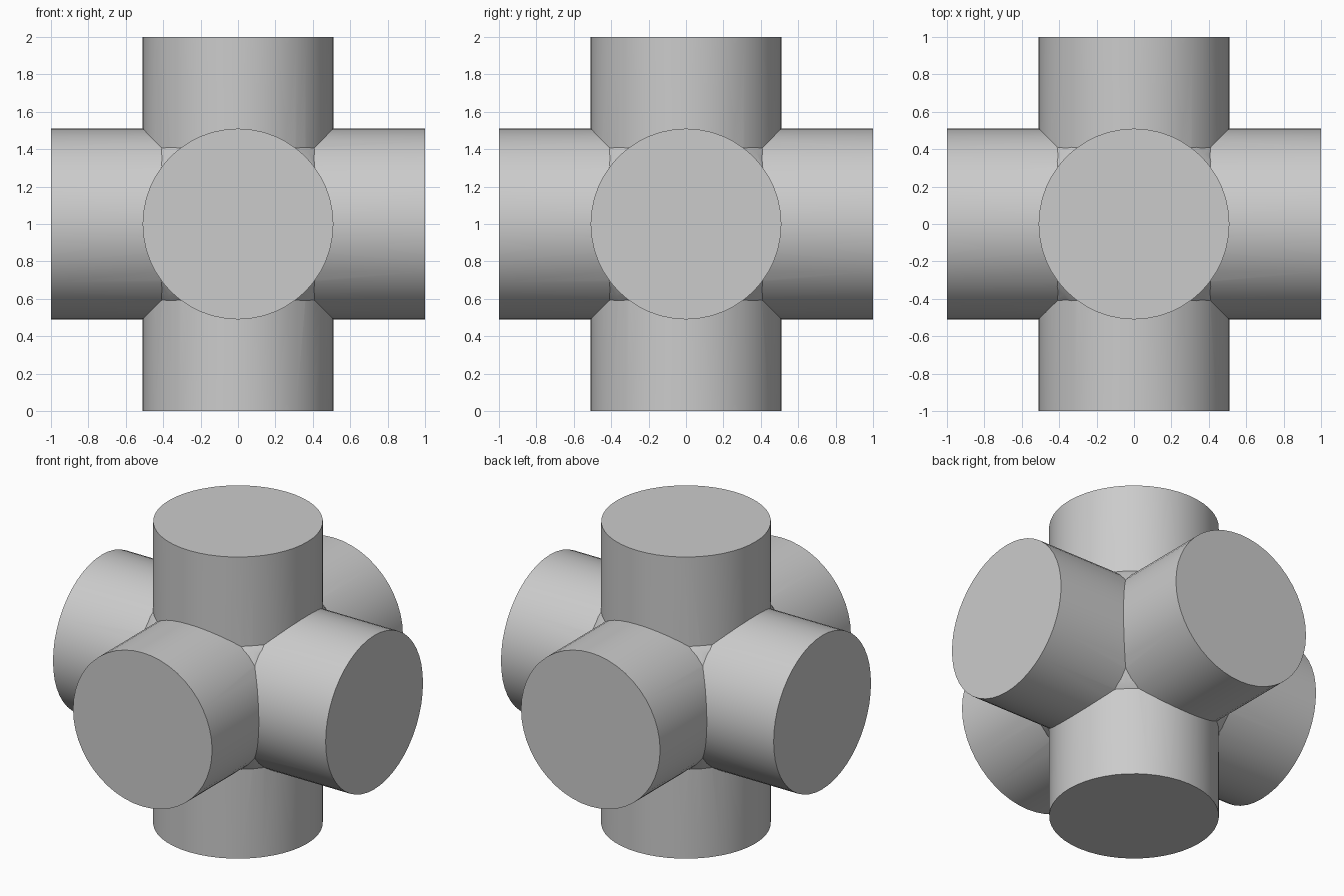
import bpy
from math import radians

RADIUS = 0.51
SIDES = 48
CENTRE = (0, 0, 1)

if "Cube" in bpy.data.objects:
    bpy.data.objects.remove(bpy.data.objects["Cube"], do_unlink=True)

# Single plain grey
grey = bpy.data.materials.new("plain grey")
grey.use_nodes = True
colour = (0.6, 0.6, 0.6, 1)
grey.diffuse_color = colour
grey.node_tree.nodes["Principled BSDF"].inputs["Base Color"].default_value = colour


def pipe(name, rotation):
    """Closed cylinder through the centre, two units long."""
    bpy.ops.mesh.primitive_cylinder_add(
        vertices=SIDES, radius=RADIUS, depth=2, location=CENTRE, rotation=rotation)
    obj = bpy.context.object
    obj.name = name
    obj.data.materials.append(grey)
    return obj


# Three crossing pipes
joint = pipe("six_way_joint", (0, 0, 0))
others = [pipe("side_pipe", (0, radians(90), 0)),
          pipe("depth_pipe", (radians(90), 0, 0))]

# Core ball that softens the eight inner corners
bpy.ops.mesh.primitive_uv_sphere_add(
    segments=40, ring_count=20, radius=0.655, location=CENTRE)
core = bpy.context.object
core.name = "corner_fill"
core.data.materials.append(grey)
others.append(core)

# Fuse everything into one solid
for part in others:
    union = joint.modifiers.new(part.name, 'BOOLEAN')
    union.operation = 'UNION'
    union.solver = 'EXACT'
    union.object = part

bpy.ops.object.select_all(action='DESELECT')
joint.select_set(True)
bpy.context.view_layer.objects.active = joint
for part in others:
    bpy.ops.object.modifier_apply(modifier=part.name)
for part in others:
    bpy.data.objects.remove(part, do_unlink=True)

# Round walls smooth, rims and seams crisp
bpy.ops.object.shade_smooth_by_angle(angle=radians(25))
